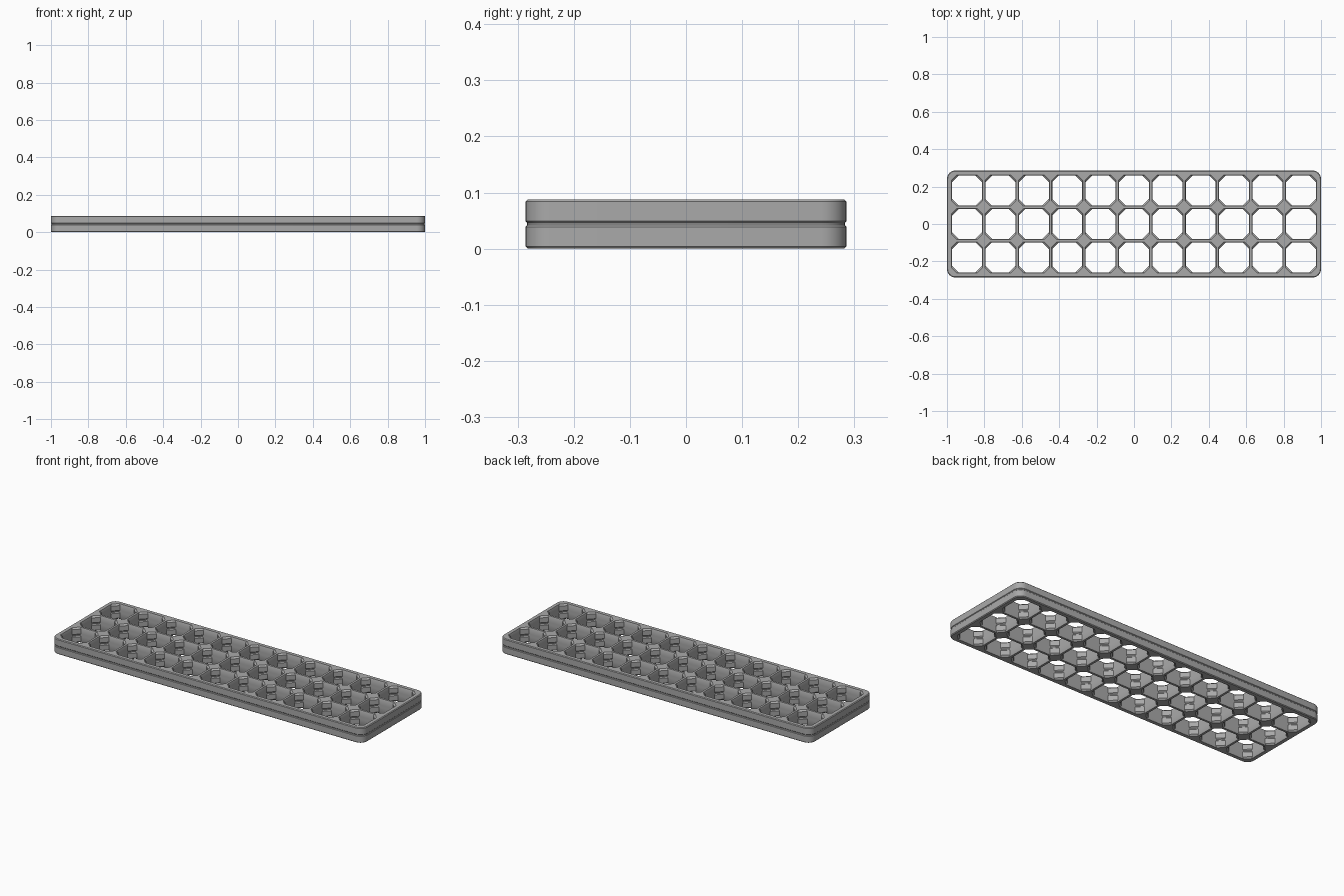
import bpy, bmesh, math

cube = bpy.data.objects.get("Cube")
if cube:
    bpy.data.objects.remove(cube, do_unlink=True)

COLS, ROWS, PITCH = 11, 3, 0.1785
HALF_X, HALF_Y, HEIGHT, RADIUS = 1.0, 0.286, 0.088, 0.045

grey = bpy.data.materials.new("mid grey")
grey.use_nodes = True
grey.diffuse_color = (0.4, 0.4, 0.4, 1)
grey.node_tree.nodes["Principled BSDF"].inputs["Base Color"].default_value = (0.4, 0.4, 0.4, 1)


def rounded_rect(hx, hy, r, steps=8):
    pts = []
    for q, (sx, sy) in enumerate([(1, 1), (-1, 1), (-1, -1), (1, -1)]):
        for i in range(steps + 1):
            a = (q + i / steps) * math.pi / 2
            pts.append((sx * (hx - r) + r * math.cos(a), sy * (hy - r) + r * math.sin(a)))
    return pts


def octagon(h, c):
    k = h - c
    return [(h, -k), (h, k), (k, h), (-k, h), (-h, k), (-h, -k), (-k, -h), (k, -h)]


def loft(bm, rings, cx=0, cy=0):
    """Closed solid through a stack of (outline, height) rings."""
    loops = [[bm.verts.new((cx + x, cy + y, z)) for x, y in pts] for pts, z in rings]
    n = len(loops[0])
    for low, high in zip(loops, loops[1:]):
        for i in range(n):
            j = (i + 1) % n
            bm.faces.new((low[i], low[j], high[j], high[i]))
    bm.faces.new(loops[0][::-1])
    bm.faces.new(loops[-1])


def make_object(name, bm):
    bmesh.ops.recalc_face_normals(bm, faces=bm.faces)
    mesh = bpy.data.meshes.new(name)
    bm.to_mesh(mesh)
    bm.free()
    mesh.materials.append(grey)
    obj = bpy.data.objects.new(name, mesh)
    bpy.context.collection.objects.link(obj)
    return obj


# Slab with bevelled rims and a groove around its middle
bm = bmesh.new()
profile = [(0.004, 0), (0, 0.004), (0, 0.039), (0.003, 0.042), (0.003, 0.046),
           (0, 0.049), (0, 0.084), (0.004, HEIGHT)]
loft(bm, [(rounded_rect(HALF_X - d, HALF_Y - d, RADIUS - d), z) for d, z in profile])
grid = make_object("cell_grid", bm)

# Through holes: flared rims, cut corners with a notch at mid height
bm = bmesh.new()
lower = [(0.083, 0.028, -0.01), (0.083, 0.028, 0), (0.080, 0.035, 0.008),
         (0.080, 0.035, 0.036), (0.080, 0.028, 0.041)]
hole = lower + [(h, c, HEIGHT - z) for h, c, z in reversed(lower)]
for col in range(COLS):
    for row in range(ROWS):
        loft(bm, [(octagon(h, c), z) for h, c, z in hole],
             (col - (COLS - 1) / 2) * PITCH, (row - (ROWS - 1) / 2) * PITCH)
cutter = make_object("hole_cutter", bm)
cutter.hide_render = True

cut = grid.modifiers.new("holes", "BOOLEAN")
cut.operation = "DIFFERENCE"
cut.solver = "EXACT"
cut.object = cutter

bpy.ops.object.select_all(action="DESELECT")
grid.select_set(True)
bpy.context.view_layer.objects.active = grid
bpy.ops.object.modifier_apply(modifier=cut.name)
bpy.data.objects.remove(cutter, do_unlink=True)
bpy.ops.object.shade_smooth_by_angle(angle=math.radians(25))
